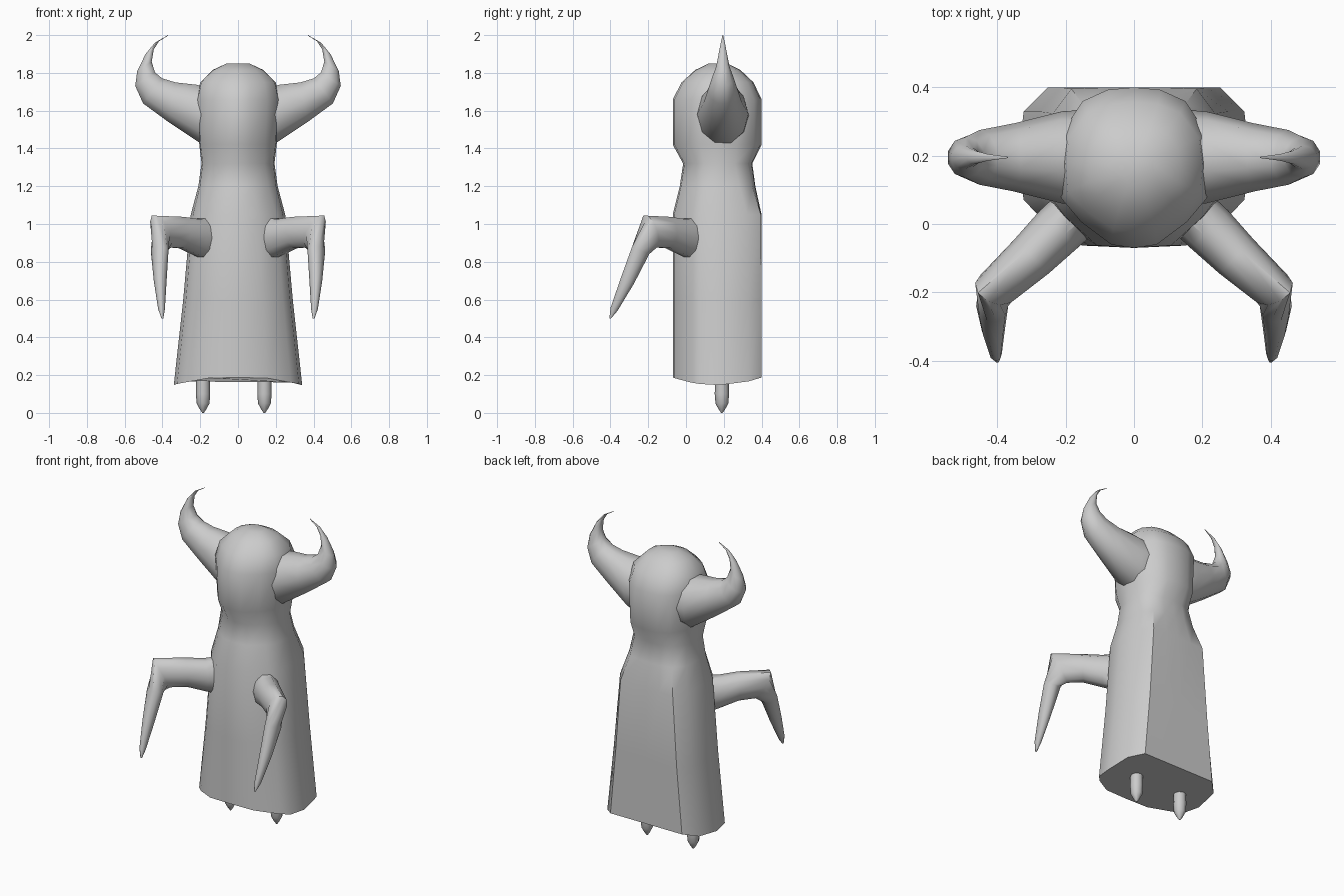
import bpy, bmesh, math
from mathutils import Vector

if "Cube" in bpy.data.objects:
    bpy.data.objects.remove(bpy.data.objects["Cube"])


def loft(name, rings, mirror=False, angle=45):
    """Skin a list of equal-length point rings into a closed smooth shape."""
    bm = bmesh.new()
    loops = [[bm.verts.new(p) for p in ring] for ring in rings]
    n = len(loops[0])
    for a, b in zip(loops, loops[1:]):
        for i in range(n):
            j = (i + 1) % n
            bm.faces.new((a[i], a[j], b[j], b[i]))
    bm.faces.new(loops[0])
    bm.faces.new(loops[-1])
    bmesh.ops.recalc_face_normals(bm, faces=bm.faces)
    mesh = bpy.data.meshes.new(name)
    bm.to_mesh(mesh)
    bm.free()
    ob = bpy.data.objects.new(name, mesh)
    bpy.context.collection.objects.link(ob)
    if mirror:
        ob.modifiers.new("Mirror", 'MIRROR')
    bpy.ops.object.select_all(action='DESELECT')
    ob.select_set(True)
    bpy.context.view_layer.objects.active = ob
    bpy.ops.object.shade_smooth_by_angle(angle=math.radians(angle))
    return ob


def ellipse(c, u, v, n=10):
    """Ring of points around c spanned by half-axes u and v."""
    c, u, v = Vector(c), Vector(u), Vector(v)
    return [c + u * math.cos(t) + v * math.sin(t)
            for t in (2 * math.pi * i / n for i in range(n))]


# Body: half cross-sections for the robe and the head, front to back
ROBE = [(0, -1), (.45, -.97), (.82, -.6), (.95, -.4), (1, .05),
        (.95, .7), (.74, 1), (.37, 1), (0, 1)]
HEAD = [(0, -1), (.3, -.96), (.7, -.68), (.97, -.38), (1, .05),
        (.95, .45), (.68, .83), (.35, .97), (0, 1)]


def body_ring(z, w, c, d, k, rim=0):
    half = [(a[0] * (1 - k) + b[0] * k, a[1] * (1 - k) + b[1] * k)
            for a, b in zip(ROBE, HEAD)]
    full = half + [(-x, y) for x, y in half[-2:0:-1]]
    return [(x * w, c + y * d, z + rim * y * y) for x, y in full]


# height, half width, centre y, half depth, robe-to-head blend
levels = [(.60, .29, .165, .235, 0), (1.05, .25, .165, .235, .1),
          (1.2, .21, .167, .2, .5), (1.32, .193, .168, .183, .8),
          (1.42, .205, .165, .235, 1), (1.66, .22, .165, .235, 1),
          (1.75, .2, .167, .19, 1), (1.815, .135, .168, .12, 1),
          (1.85, .06, .17, .05, 1)]
loft("body", [body_ring(.147, .34, .165, .235, 0, .04)]
     + [body_ring(*lv) for lv in levels])

# Horns: outer edge (x, z), inner edge (x, z), half thickness in y
horn = [(.12, 1.42, .12, 1.72, .14), (.2, 1.42, .22, 1.745, .135),
        (.37, 1.535, .33, 1.755, .1), (.505, 1.635, .40, 1.775, .08),
        (.547, 1.73, .437, 1.805, .06), (.535, 1.81, .455, 1.86, .035),
        (.49, 1.9, .445, 1.925, .02), (.44, 1.96, .418, 1.967, .01),
        (.371, 2.0, .369, 1.998, .002)]
loft("horns", [ellipse(((a + c) / 2, .195, (b + d) / 2),
                       (0, t, 0), ((c - a) / 2, 0, (d - b) / 2))
               for a, b, c, d, t in horn], mirror=True)

# Arms: centre and the two half-axes of each section, shoulder to claw tip
arm = [((.15, .05, .92), (.055, .055, 0), (0, 0, .12)),
       ((.22, -.015, .93), (.055, .055, 0), (0, 0, .1)),
       ((.30, -.095, .955), (.05, .05, 0), (0, 0, .087)),
       ((.405, -.19, .96), (.045, .04, 0), (.04, -.025, .088)),
       ((.415, -.24, .86), (.047, 0, 0), (0, -.048, .02)),
       ((.412, -.31, .7), (.034, 0, 0), (0, -.037, .015)),
       ((.405, -.38, .55), (.018, 0, 0), (0, -.02, .008)),
       ((.40, -.402, .5), (.005, 0, 0), (0, -.004, .001))]
loft("arms", [ellipse(*s) for s in arm], mirror=True)

# Feet: small pointed pegs under the robe
for side, x in (("left", .14), ("right", -.185)):
    loft(side + "_foot", [ellipse((x, .19, z), (r, 0, 0), (0, r, 0), 8)
                          for z, r in ((.2, .036), (.1, .038), (.05, .034),
                                       (.02, .018), (0, .004))])
